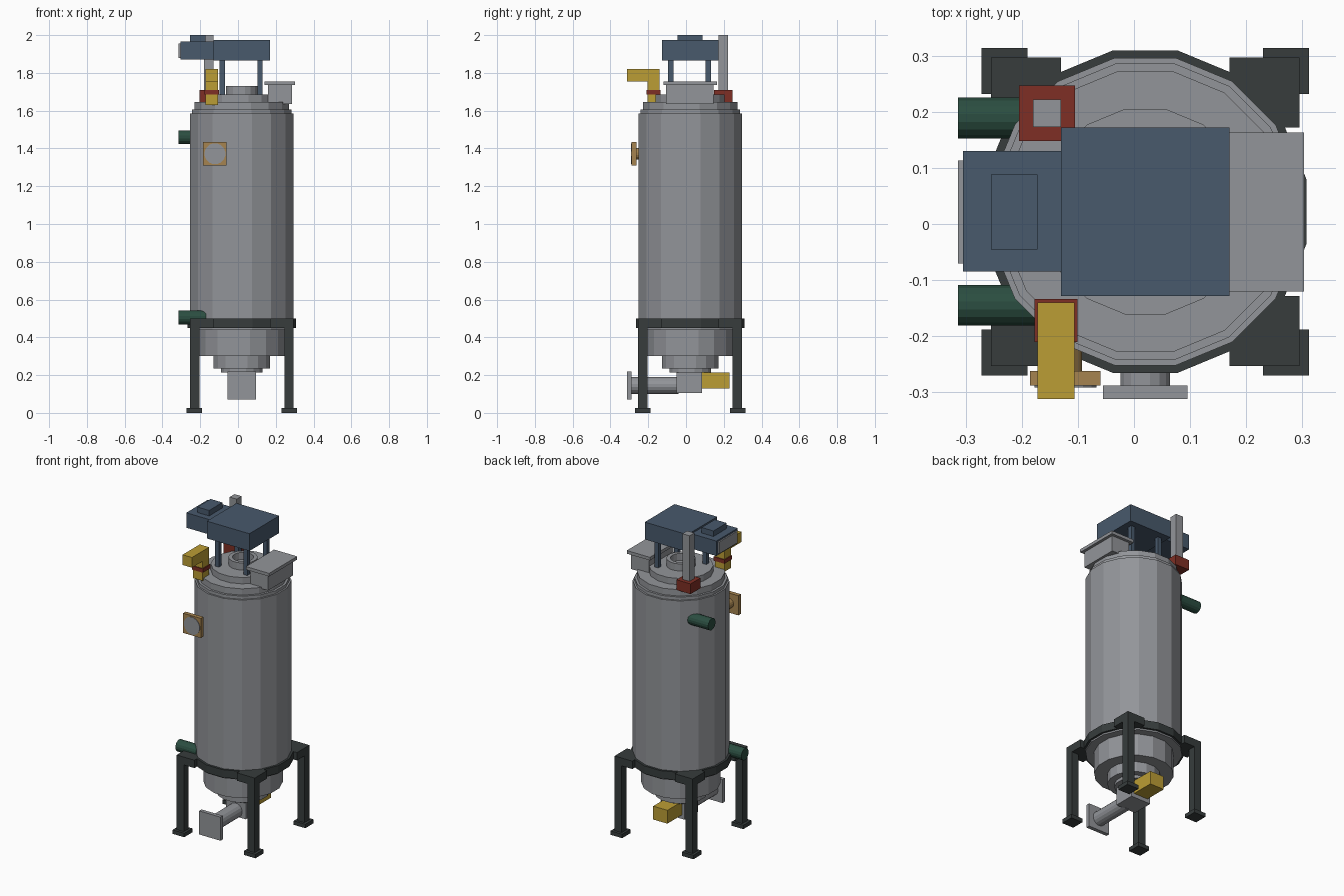
import bpy
import bmesh
from math import pi, cos
from mathutils import Matrix, Vector

cube = bpy.data.objects.get("Cube")
if cube:
    bpy.data.objects.remove(cube, do_unlink=True)

CX, CY = 0.02, 0.022   # tank axis


def material(name, rgb):
    m = bpy.data.materials.new(name)
    m.use_nodes = True
    m.diffuse_color = (*rgb, 1)
    m.node_tree.nodes["Principled BSDF"].inputs["Base Color"].default_value = (*rgb, 1)
    return m


STEEL = material("steel grey", (0.29, 0.30, 0.32))
BLUE = material("motor blue", (0.065, 0.10, 0.15))
YELLOW = material("valve yellow", (0.50, 0.34, 0.035))
RED = material("fitting red", (0.21, 0.028, 0.018))
DARK = material("frame charcoal", (0.038, 0.046, 0.046))
GREEN = material("pipe green", (0.024, 0.075, 0.052))
BRASS = material("brass", (0.38, 0.23, 0.08))


def finish(bm, name, mat):
    bmesh.ops.recalc_face_normals(bm, faces=bm.faces)
    mesh = bpy.data.meshes.new(name)
    bm.to_mesh(mesh)
    bm.free()
    mesh.materials.append(mat)
    ob = bpy.data.objects.new(name, mesh)
    bpy.context.collection.objects.link(ob)
    return ob


def box(name, mat, x, y, z):
    """Box from (low, high) ranges on each axis."""
    bm = bmesh.new()
    lo, hi = Vector((x[0], y[0], z[0])), Vector((x[1], y[1], z[1]))
    place = Matrix.Translation((lo + hi) / 2) @ Matrix.Diagonal((*(hi - lo), 1))
    bmesh.ops.create_cube(bm, size=1, matrix=place)
    return finish(bm, name, mat)


def lathe(name, mat, profile, sides=16, closed=False):
    """Turn (flat radius, height) points about the tank axis, flats facing the axes."""
    bm = bmesh.new()
    rings = []
    for r, z in profile:
        rings.append([bm.verts.new(Matrix.Rotation((i + 0.5) * 2 * pi / sides, 3, 'Z')
                                   @ Vector((r / cos(pi / sides), 0, z))
                                   + Vector((CX, CY, 0))) for i in range(sides)])
    pairs = list(zip(rings, rings[1:]))
    if closed:
        pairs.append((rings[-1], rings[0]))
    else:
        bm.faces.new(rings[0])
        bm.faces.new(rings[-1])
    for a, b in pairs:
        for i in range(sides):
            j = (i + 1) % sides
            bm.faces.new((a[i], a[j], b[j], b[i]))
    return finish(bm, name, mat)


def rod(name, mat, start, end, radius, sides=16):
    bm = bmesh.new()
    a, b = Vector(start), Vector(end)
    turn = (b - a).to_track_quat('Z', 'Y').to_matrix().to_4x4()
    spin = Matrix.Rotation(pi / sides, 4, 'Z')
    bmesh.ops.create_cone(bm, cap_ends=True, segments=sides, radius1=radius, radius2=radius,
                          depth=(b - a).length,
                          matrix=Matrix.Translation((a + b) / 2) @ turn @ spin)
    return finish(bm, name, mat)


# Tank shell, stepped lid and stepped outlet
lathe("tank_body", STEEL, [(0.274, 0.44), (0.274, 1.585)])
lathe("tank_lid", STEEL, [(0.264, 1.58), (0.264, 1.605), (0.25, 1.605), (0.25, 1.645),
                          (0.183, 1.645), (0.183, 1.685)])
lathe("lid_collar", STEEL, [(0.083, 1.68), (0.083, 1.73), (0.06, 1.73), (0.06, 1.68)], closed=True)
lathe("tank_outlet", STEEL, [(0.225, 0.45), (0.225, 0.3), (0.15, 0.3), (0.15, 0.235),
                             (0.11, 0.235), (0.11, 0.215)])

# Support ring with four bracketed legs
lathe("support_ring", DARK, [(0.2875, 0.45), (0.2875, 0.5), (0.27, 0.5), (0.27, 0.45)], closed=True)
for sx, side in ((-1, "right"), (1, "left")):
    for sy, end in ((-1, "front"), (1, "back")):
        def span(c, s, inner, outer):
            return sorted((c + s * inner, c + s * outer))
        for part, inner, outer, z in (("bracket", 0.15, 0.275, (0.45, 0.5)),
                                      ("leg", 0.225, 0.275, (0.02, 0.46)),
                                      ("foot", 0.21, 0.292, (0, 0.025))):
            box(f"{end}_{side}_{part}", DARK, span(CX, sx, inner, outer),
                span(CY, sy, inner, outer), z)

# Discharge valve, pipe and actuator
box("discharge_valve", STEEL, (-0.05, 0.09), (-0.05, 0.085), (0.105, 0.235))
rod("discharge_pipe", STEEL, (CX, -0.04, 0.145), (CX, -0.29, 0.145), 0.045)
box("discharge_flange", STEEL, (-0.055, 0.095), (-0.312, -0.288), (0.07, 0.22))
box("discharge_actuator", YELLOW, (-0.03, 0.07), (0.08, 0.23), (0.13, 0.215))

# Drive unit on four posts
box("gearbox", BLUE, (-0.13, 0.17), (-0.128, 0.172), (1.865, 1.975))
box("motor", BLUE, (-0.305, -0.12), (-0.085, 0.13), (1.87, 1.965))
box("terminal_box", BLUE, (-0.255, -0.172), (-0.045, 0.088), (1.96, 2.0))
box("motor_end_plate", STEEL, (-0.314, -0.304), (-0.07, 0.113), (1.88, 1.955))
for px in (-0.083, 0.117):
    for py in (-0.08, 0.118):
        box("drive_post", BLUE, (px - 0.014, px + 0.014), (py - 0.014, py + 0.014), (1.68, 1.87))

# Loading hopper
box("hopper", STEEL, (0.16, 0.285), (-0.105, 0.145), (1.635, 1.74))
box("hopper_flange", STEEL, (0.14, 0.303), (-0.12, 0.163), (1.735, 1.755))

# Vent stack on its base
box("vent_base", RED, (-0.205, -0.105), (0.148, 0.247), (1.645, 1.71))
box("vent_stack", STEEL, (-0.18, -0.13), (0.173, 0.222), (1.7, 2.0))

# Relief valve elbow with clamp
box("relief_stem", YELLOW, (-0.172, -0.106), (-0.205, -0.14), (1.63, 1.82))
box("relief_arm", YELLOW, (-0.172, -0.106), (-0.312, -0.14), (1.755, 1.82))
box("relief_clamp", RED, (-0.177, -0.101), (-0.21, -0.134), (1.685, 1.71))

# Sight glass on the front
rod("sight_stem", BRASS, (-0.122, -0.2, 1.372), (-0.122, -0.27, 1.372), 0.03)
box("sight_frame", BRASS, (-0.185, -0.06), (-0.288, -0.262), (1.31, 1.435))
rod("sight_glass", STEEL, (-0.122, -0.28, 1.372), (-0.122, -0.291, 1.372), 0.056)

# Jacket pipes on the right side
rod("upper_jacket_pipe", GREEN, (-0.314, 0.189, 1.46), (-0.17, 0.189, 1.46), 0.037)
rod("lower_jacket_pipe", GREEN, (-0.314, -0.145, 0.505), (-0.17, -0.145, 0.505), 0.037)
